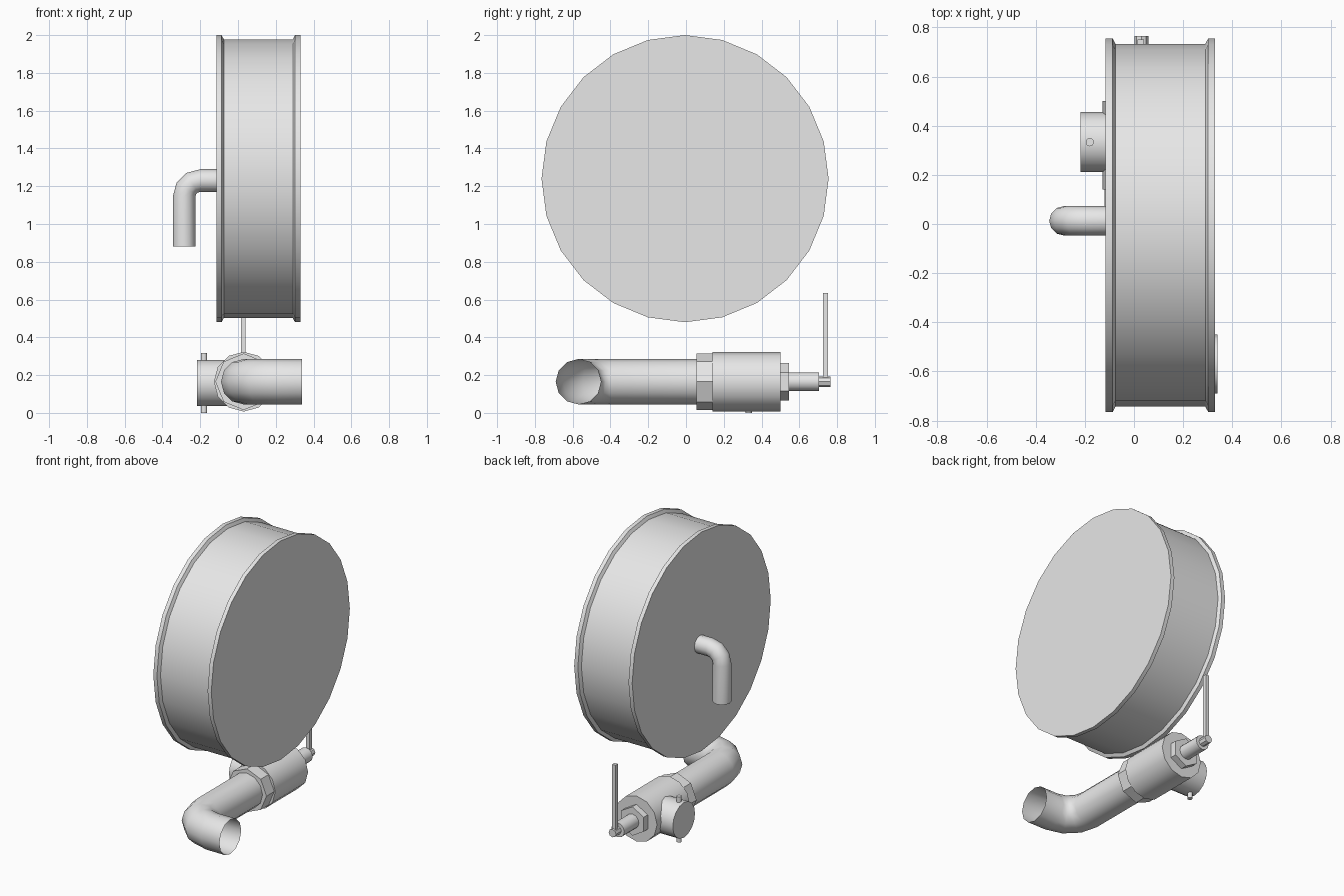
import bpy
import bmesh
from math import sin, cos, pi, radians
from mathutils import Vector

cube = bpy.data.objects.get("Cube")
if cube:
    bpy.data.objects.remove(cube, do_unlink=True)

grey = bpy.data.materials.new("plain grey")
grey.use_nodes = True
grey.diffuse_color = (0.8, 0.8, 0.8, 1)
grey.node_tree.nodes["Principled BSDF"].inputs["Base Color"].default_value = (0.8, 0.8, 0.8, 1)

X, Y, Z = Vector((1, 0, 0)), Vector((0, 1, 0)), Vector((0, 0, 1))


def finish(name, bm):
    bmesh.ops.recalc_face_normals(bm, faces=bm.faces)
    mesh = bpy.data.meshes.new(name)
    bm.to_mesh(mesh)
    bm.free()
    mesh.materials.append(grey)
    obj = bpy.data.objects.new(name, mesh)
    bpy.context.collection.objects.link(obj)
    bpy.ops.object.select_all(action="DESELECT")
    obj.select_set(True)
    bpy.context.view_layer.objects.active = obj
    bpy.ops.object.shade_smooth_by_angle(angle=radians(40))
    return obj


def loft(name, rings, side, sides, caps=True):
    """Join rings of (centre, axis, radius); the first corner points along side."""
    bm = bmesh.new()
    loops = []
    for centre, axis, radius in rings:
        across = axis.cross(side)
        loops.append([bm.verts.new(centre + radius * (side * cos(2 * pi * i / sides)
                      + across * sin(2 * pi * i / sides))) for i in range(sides)])
    for a, b in zip(loops, loops[1:]):
        for i in range(sides):
            j = (i + 1) % sides
            bm.faces.new((a[i], a[j], b[j], b[i]))
    if caps:
        bm.faces.new(loops[0])
        bm.faces.new(loops[-1])
    return finish(name, bm)


def turned(name, origin, axis, profile, side, sides):
    """Solid turned about an axis from (distance, radius) points."""
    return loft(name, [(origin + axis * d, axis, r) for d, r in profile], side, sides)


def elbow(name, start, corner, end, bend, radius, side, sides=12, steps=3):
    """Open pipe with one rounded right-angle bend."""
    d1, d2 = (corner - start).normalized(), (end - corner).normalized()
    pivot = corner - d1 * bend + d2 * bend
    rings = [(start, d1, radius)]
    for k in range(steps + 1):
        t = k / steps * pi / 2
        rings.append((pivot - d2 * bend * cos(t) + d1 * bend * sin(t),
                      d1 * cos(t) + d2 * sin(t), radius))
    rings.append((end, d2, radius))
    return loft(name, rings, side, sides, caps=False)


# Large drum with a raised rim at each end
turned("drum", Vector((0, -0.005, 1.24)), X,
       [(-0.115, 0.76), (-0.087, 0.76), (-0.075, 0.738),
        (0.29, 0.738), (0.302, 0.76), (0.33, 0.76)], Z, 24)

# Spout on the drum's right face
elbow("drum_spout", Vector((-0.11, 0.013, 1.23)), Vector((-0.285, 0.013, 1.23)),
      Vector((-0.285, 0.013, 0.88)), 0.085, 0.06, Y)

# Bent outlet pipe leading forward from the valve
line = Vector((0.03, 0, 0.165))
elbow("outlet_pipe", line + Y * 0.06, line - Y * 0.57,
      Vector((0.34, -0.57, 0.165)), 0.17, 0.12, Z)

# Valve parts in a row: name, start, end, radius, sides
for name, y0, y1, r, n in [("valve_collar", 0.055, 0.14, 0.15, 8),
                           ("valve_body", 0.14, 0.5, 0.158, 12),
                           ("gland_nut", 0.5, 0.545, 0.1, 6),
                           ("valve_stem", 0.545, 0.705, 0.05, 12),
                           ("lever_hub", 0.705, 0.765, 0.028, 8)]:
    turned(name, line, Y, [(y0, r), (y1, r)], Z, n)

# Side port with its locking pins
port = Vector((0, 0.333, 0.158))
turned("side_port", port, X, [(-0.217, 0.122), (0, 0.122)], Z, 16)
for name, way in (("upper_pin", 1), ("lower_pin", -1)):
    turned(name, port - X * 0.18, Z * way, [(0.1, 0.017), (0.158, 0.017)], Y, 10)

# Upright lever
bm = bmesh.new()
bmesh.ops.create_cube(bm, size=1)
for v in bm.verts:
    v.co = Vector((0.028 + v.co.x * 0.026, 0.738 + v.co.y * 0.026, 0.405 + v.co.z * 0.46))
finish("lever", bm)
